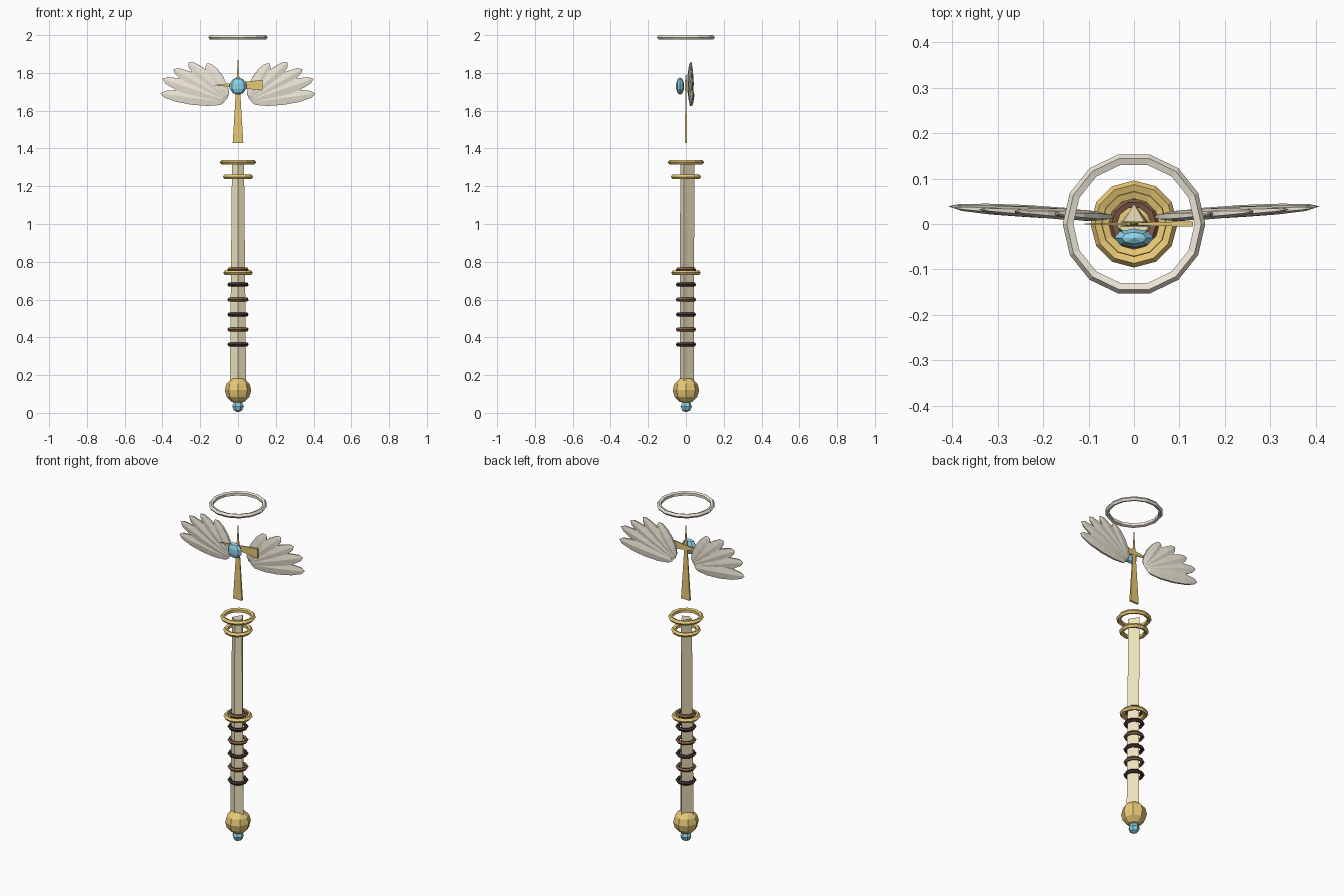
import bpy, bmesh
from math import radians, cos, sin
from mathutils import Matrix, Vector

if "Cube" in bpy.data.objects:
    bpy.data.objects.remove(bpy.data.objects["Cube"])


def material(name, rgb):
    m = bpy.data.materials.new(name)
    m.diffuse_color = (*rgb, 1)
    m.use_nodes = True
    m.node_tree.nodes["Principled BSDF"].inputs["Base Color"].default_value = m.diffuse_color
    return m


GOLD = material("gold", (0.80, 0.58, 0.18))
CREAM = material("cream", (0.83, 0.75, 0.50))
IVORY = material("ivory", (0.85, 0.80, 0.68))
DARK = material("dark_leather", (0.06, 0.03, 0.03))
BROWN = material("brown_leather", (0.22, 0.11, 0.06))
BLUE = material("blue_gem", (0.27, 0.65, 0.80))


def finish(name, bm, mat):
    bmesh.ops.recalc_face_normals(bm, faces=bm.faces)
    me = bpy.data.meshes.new(name)
    bm.to_mesh(me)
    bm.free()
    me.materials.append(mat)
    ob = bpy.data.objects.new(name, me)
    bpy.context.collection.objects.link(ob)
    return ob


def ring(name, z, outer, minor, mat, segs=12, sides=5):
    bpy.ops.mesh.primitive_torus_add(location=(0, 0, z), major_radius=outer - minor,
                                     minor_radius=minor, major_segments=segs, minor_segments=sides)
    ob = bpy.context.object
    ob.name = name
    ob.data.materials.append(mat)


def ball(name, center, size, mat, u=8, v=5, rot=Matrix()):
    bm = bmesh.new()
    bmesh.ops.create_uvsphere(bm, u_segments=u, v_segments=v, radius=1)
    bm.transform(Matrix.Translation(center) @ rot @ Matrix.Diagonal((*size, 1)))
    return finish(name, bm, mat)


def loft(name, rings, mat):
    bm = bmesh.new()
    rows = [[bm.verts.new(p) for p in r] for r in rings]
    n = len(rows[0])
    for a, b in zip(rows, rows[1:]):
        for i in range(n):
            bm.faces.new((a[i], a[(i + 1) % n], b[(i + 1) % n], b[i]))
    bm.faces.new(rows[0])
    bm.faces.new(rows[-1])
    return finish(name, bm, mat)


# Four-sided tapered shaft
def section(w, front, back, z):
    return [(-w, -0.01, z), (0, front, z), (w, -0.01, z), (0, back, z)]


loft("shaft", [section(0.043, -0.032, 0.041, 0.13), section(0.032, -0.03, 0.045, 1.32)], CREAM)

# Pommel and the gem beneath it
ball("pommel", (0, 0, 0.12), (0.07, 0.07, 0.07), GOLD, 8, 6)
ball("pommel_gem", (0, 0, 0.035), (0.031, 0.031, 0.032), BLUE, 7, 4)

# Collars, grip bands and halo
for i, (z, outer) in enumerate([(1.327, 0.096), (1.25, 0.08), (0.742, 0.078)]):
    ring(f"gold_collar_{i + 1}", z, outer, 0.0135, GOLD)
for i in range(6):
    ring(f"grip_band_{i + 1}", 0.363 + 0.079 * i, 0.057, 0.011, BROWN if i % 2 else DARK, 10)
ring("halo", 1.988, 0.157, 0.013, IVORY, 14)


# Thin tapering spikes: one upright, one lying sideways as a crossbar
def spike(name, base, tip, width_axis, half):
    base, tip, w = Vector(base), Vector(tip), Vector(width_axis)
    t = Vector((0, 0.006, 0))
    rows = [[p + w * half * k - t * k, p + w * half * k + t * k,
             p - w * half * k + t * k, p - w * half * k - t * k]
            for p, k in ((base, 1), (tip, 0.03))]
    loft(name, rows, GOLD)


spike("upright_spike", (0, 0, 1.43), (0, 0, 1.875), (1, 0, 0), 0.028)
spike("crossbar_spike", (0.13, 0, 1.735), (-0.125, 0, 1.735), (0, 0, 1), 0.028)

# Central gem
ball("center_gem", (0, -0.031, 1.73), (0.046, 0.022, 0.046), BLUE, 8, 5)

# Feathers: root, tip, half width, depth; mirrored for the other wing
feathers = [((0.07, 1.645), (0.41, 1.69), 0.042, 0.030),
            ((0.065, 1.655), (0.40, 1.768), 0.043, 0.027),
            ((0.06, 1.66), (0.342, 1.82), 0.043, 0.025),
            ((0.055, 1.665), (0.263, 1.856), 0.043, 0.022),
            ((0.055, 1.67), (0.165, 1.85), 0.043, 0.019)]
for i, (root, tip, w, y) in enumerate(feathers):
    d = Vector(tip) - Vector(root)
    mid = (Vector(root) + Vector(tip)) / 2
    angle = Vector((1, 0)).angle_signed(d)
    yaw = Matrix.Rotation(radians(3), 4, "Z")
    rot = yaw @ Matrix.Rotation(angle, 4, "Y") @ Matrix.Rotation(radians(90), 4, "Y")
    ob = ball(f"feather_{i + 1}", (mid.x, y, mid.y), (w, 0.012, d.length / 2), IVORY, 6, 6, rot)
    ob.modifiers.new("mirror", "MIRROR").use_mirror_merge = False
